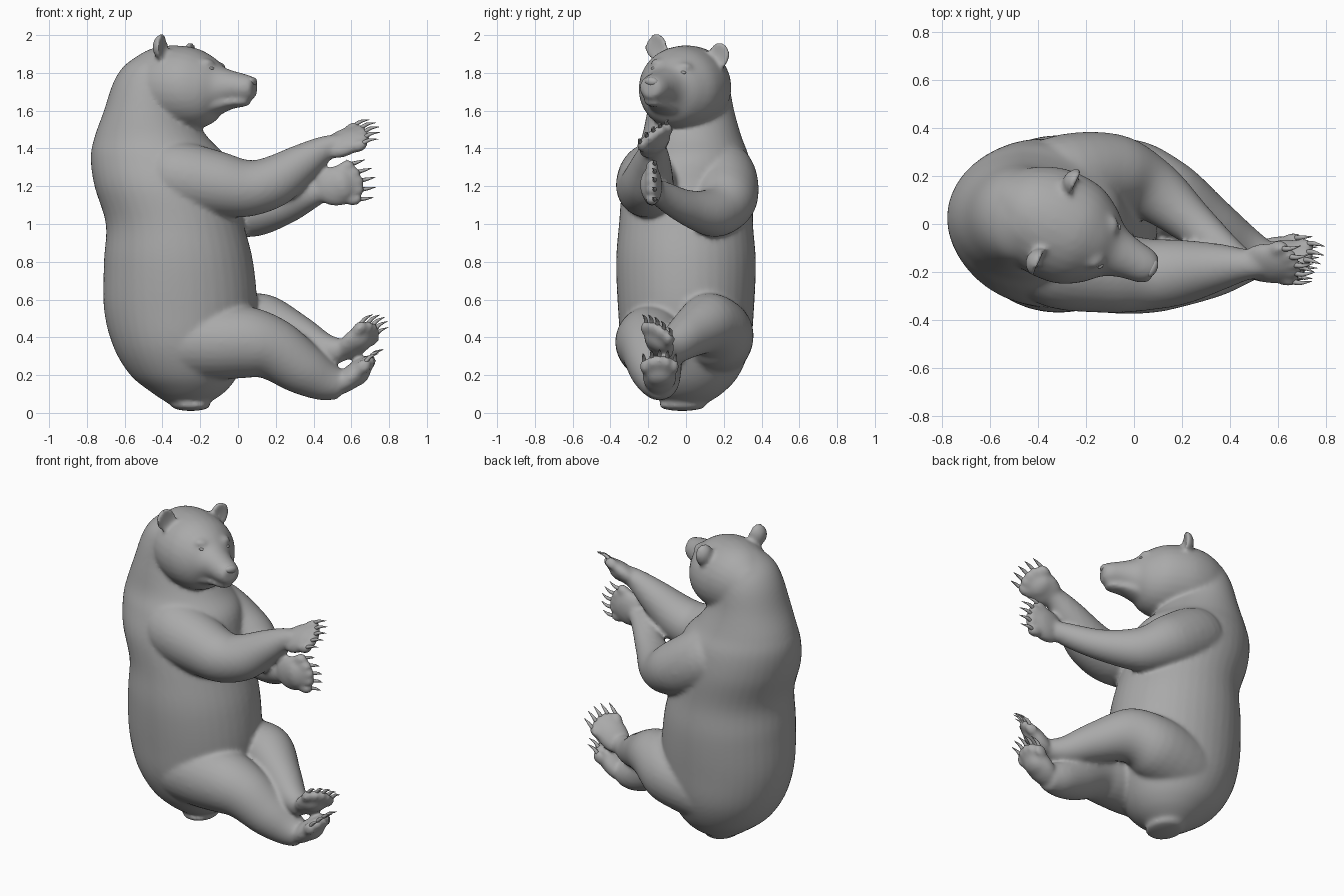
import bpy, bmesh, math
from mathutils import Vector, Matrix

old = bpy.data.objects.get("Cube")
if old:
    bpy.data.objects.remove(old, do_unlink=True)

grey = bpy.data.materials.new("plain_grey")
grey.use_nodes = True
tone = (0.4, 0.4, 0.4, 1)
grey.diffuse_color = tone
grey.node_tree.nodes["Principled BSDF"].inputs["Base Color"].default_value = tone


def finish(bm, name):
    """Turn a bmesh into a smooth shaded object."""
    bmesh.ops.recalc_face_normals(bm, faces=bm.faces)
    for face in bm.faces:
        face.smooth = True
    mesh = bpy.data.meshes.new(name)
    bm.to_mesh(mesh)
    bm.free()
    mesh.materials.append(grey)
    obj = bpy.data.objects.new(name, mesh)
    bpy.context.collection.objects.link(obj)
    return obj


def catmull(a, b, c, d, t):
    return 0.5 * (2 * b + (c - a) * t + (2 * a - 5 * b + 4 * c - d) * t * t
                  + (3 * b - a - 3 * c + d) * t ** 3)


def loft(bm, rings, steps=5, sides=28):
    """Skin elliptical rings given as (centre, half axis, half axis)."""
    last = len(rings) - 1
    dense = []
    for i in range(last):
        keys = [rings[min(max(i + k, 0), last)] for k in (-1, 0, 1, 2)]
        for step in range(steps):
            dense.append([catmull(*part, step / steps) for part in zip(*keys)])
    dense.append(rings[-1])
    loops = []
    for c, a, b in dense:
        angles = [math.tau * k / sides for k in range(sides)]
        loops.append([bm.verts.new(c + a * math.cos(g) + b * math.sin(g)) for g in angles])
    for lo, hi in zip(loops, loops[1:]):
        for k in range(sides):
            j = (k + 1) % sides
            bm.faces.new((lo[k], lo[j], hi[j], hi[k]))
    bm.faces.new(loops[0])
    bm.faces.new(loops[-1])


def limb(bm, points):
    """Round tube through (x, y, z, radius) points."""
    spots = [Vector(p[:3]) for p in points]
    rings = []
    for i, p in enumerate(points):
        along = spots[min(i + 1, len(spots) - 1)] - spots[max(i - 1, 0)]
        side = along.cross(Vector((0, 0, 1))).normalized()
        up = side.cross(along).normalized()
        rings.append((spots[i], side * p[3], up * p[3]))
    loft(bm, rings)


def blob(bm, frame, place, size, dish=False):
    """Ellipsoid in a local frame; dish pushes the front half in."""
    made = bmesh.ops.create_icosphere(bm, subdivisions=3, radius=1)
    for v in made["verts"]:
        if dish and v.co.x > 0:
            v.co.x *= -0.2
        v.co = frame @ (Vector(place) + v.co * Vector(size))


def paw(bm, claws, base, forward, side, length, width, thick):
    """Flat paw with five toes, pads and curved claws."""
    f = Vector(forward).normalized()
    s = Vector(side)
    s = (s - f * s.dot(f)).normalized()
    n = f.cross(s)
    frame = Matrix.Translation(base) @ Matrix((f, s, n)).transposed().to_4x4()
    blob(bm, frame, (length * 0.5, 0, 0), (length * 0.62, width, thick))
    blob(bm, frame, (length * 0.6, 0, -thick * 0.5), (length * 0.3, width * 0.75, thick * 0.65))
    for k in range(-2, 3):
        u = length * (1 - 0.04 * k * k)
        v = k * width * 0.43
        blob(bm, frame, (u, v, 0), (0.045, width * 0.27, thick * 0.65))
        rings = []
        for out, lift, r in ((0.02, 0.01, 0.012), (0.06, 0.016, 0.009), (0.105, 0, 0.001)):
            spot = frame @ Vector((u + out, v * (1 + out), lift))
            rings.append((spot, s * r, n * r))
        loft(claws, rings, steps=3, sides=8)


body = bmesh.new()
claws = bmesh.new()

# Torso and neck: height, back, front, sideways shift, half width
torso = [
    (0.05, -0.37, -0.16, 0, 0.11), (0.11, -0.46, -0.07, 0, 0.2),
    (0.2, -0.57, 0, 0, 0.28), (0.35, -0.66, 0.06, 0, 0.34),
    (0.55, -0.71, 0.1, 0, 0.36), (0.8, -0.71, 0.08, 0, 0.37),
    (1, -0.7, 0.03, 0, 0.355), (1.2, -0.76, -0.02, 0.01, 0.345),
    (1.35, -0.78, -0.06, 0.025, 0.31), (1.46, -0.76, -0.16, 0.03, 0.265),
    (1.6, -0.71, -0.25, 0.025, 0.23), (1.75, -0.66, -0.28, 0.025, 0.2),
    (1.84, -0.6, -0.31, 0.02, 0.16), (1.91, -0.5, -0.36, 0.015, 0.08),
]
loft(body, [(Vector(((b + f) / 2, y, z)), Vector(((f - b) / 2, 0, 0)), Vector((0, w, 0)))
            for z, b, f, y, w in torso], sides=40)

# Arms, rooted deep in the shoulders
limb(body, [(-0.5, -0.06, 1.3, 0.16), (-0.32, -0.16, 1.25, 0.19), (-0.1, -0.2, 1.21, 0.172),
            (0.06, -0.21, 1.19, 0.15), (0.2, -0.2, 1.23, 0.135), (0.35, -0.18, 1.33, 0.1),
            (0.46, -0.17, 1.4, 0.068), (0.54, -0.17, 1.43, 0.05)])
limb(body, [(-0.5, 0.06, 1.3, 0.16), (-0.3, 0.18, 1.25, 0.19), (-0.08, 0.21, 1.13, 0.165),
            (0.08, 0.14, 1.06, 0.13), (0.25, 0, 1.09, 0.092), (0.4, -0.13, 1.16, 0.07),
            (0.5, -0.18, 1.2, 0.045)])

# Legs, rooted deep in the hips
limb(body, [(-0.52, -0.06, 0.4, 0.17), (-0.33, -0.13, 0.38, 0.2), (-0.12, -0.17, 0.375, 0.2),
            (0.07, -0.185, 0.37, 0.187), (0.2, -0.18, 0.33, 0.163), (0.35, -0.16, 0.23, 0.138),
            (0.47, -0.14, 0.165, 0.105), (0.55, -0.14, 0.145, 0.075)])
limb(body, [(-0.52, 0.06, 0.4, 0.17), (-0.32, 0.13, 0.37, 0.2), (-0.02, 0.165, 0.42, 0.19),
            (0.14, 0.11, 0.47, 0.16), (0.31, 0.005, 0.405, 0.118), (0.46, -0.09, 0.335, 0.085),
            (0.56, -0.14, 0.33, 0.06)])

# Paws
paw(body, claws, (0.47, -0.165, 1.39), (0.9, 0, 0.4), (-0.1, 0.78, 0.6), 0.2, 0.098, 0.052)
paw(body, claws, (0.43, -0.18, 1.18), (0.97, 0, 0.22), (0.2, 0, -1), 0.2, 0.108, 0.055)
paw(body, claws, (0.525, -0.14, 0.125), (0.75, 0, 0.65), (0, 1, 0), 0.22, 0.092, 0.06)
paw(body, claws, (0.55, -0.13, 0.31), (0.74, -0.12, 0.64), (0.15, 0.78, -0.6), 0.2, 0.092, 0.052)

# Head: turned and slightly tilted; forward, top, bottom, half width
head = (Matrix.Translation((-0.33, 0, 1.72)) @ Matrix.Rotation(math.radians(-25), 4, "Z")
        @ Matrix.Rotation(math.radians(-7), 4, "X"))
turn = head.to_3x3()


def skull(rows):
    loft(body, [(head @ Vector((u, 0, (t + b) / 2)), turn @ Vector((0, w, 0)),
                 turn @ Vector((0, 0, (t - b) / 2))) for u, t, b, w in rows])


skull([(-0.26, 0.13, -0.15, 0.12), (-0.16, 0.2, -0.2, 0.19), (-0.04, 0.225, -0.22, 0.23),
       (0.1, 0.215, -0.22, 0.225), (0.2, 0.17, -0.19, 0.175), (0.27, 0.115, -0.12, 0.115),
       (0.34, 0.09, -0.08, 0.088), (0.42, 0.07, -0.07, 0.074), (0.46, 0.055, -0.05, 0.05)])
# Lower jaw
skull([(0.1, -0.05, -0.2, 0.15), (0.22, -0.06, -0.155, 0.1), (0.32, -0.06, -0.112, 0.07),
       (0.39, -0.06, -0.1, 0.055), (0.43, -0.066, -0.092, 0.035)])
for side in (-1, 1):
    # Ears and brows
    blob(body, head, (0.015, side * 0.185 - 0.015, 0.195), (0.065, 0.062, 0.074), dish=True)
    blob(body, head, (0.21, side * 0.075, 0.122), (0.04, 0.045, 0.025))

# Tail
blob(body, Matrix.Identity(4), (-0.25, -0.02, 0.038), (0.105, 0.125, 0.028))

bear = finish(body, "body")
fuse = bear.modifiers.new("fuse", "REMESH")
fuse.mode = "VOXEL"
fuse.voxel_size = 0.012
fuse.use_smooth_shade = True
soften = bear.modifiers.new("soften", "SMOOTH")
soften.factor = 0.5
soften.iterations = 11

finish(claws, "claws")

# Nose and eyes
nose = bmesh.new()
blob(nose, head, (0.445, 0, 0.035), (0.022, 0.04, 0.024))
finish(nose, "nose")
eyes = bmesh.new()
for side in (-1, 1):
    blob(eyes, head, (0.243, side * 0.083, 0.093), (0.014, 0.02, 0.009))
finish(eyes, "eyes")
